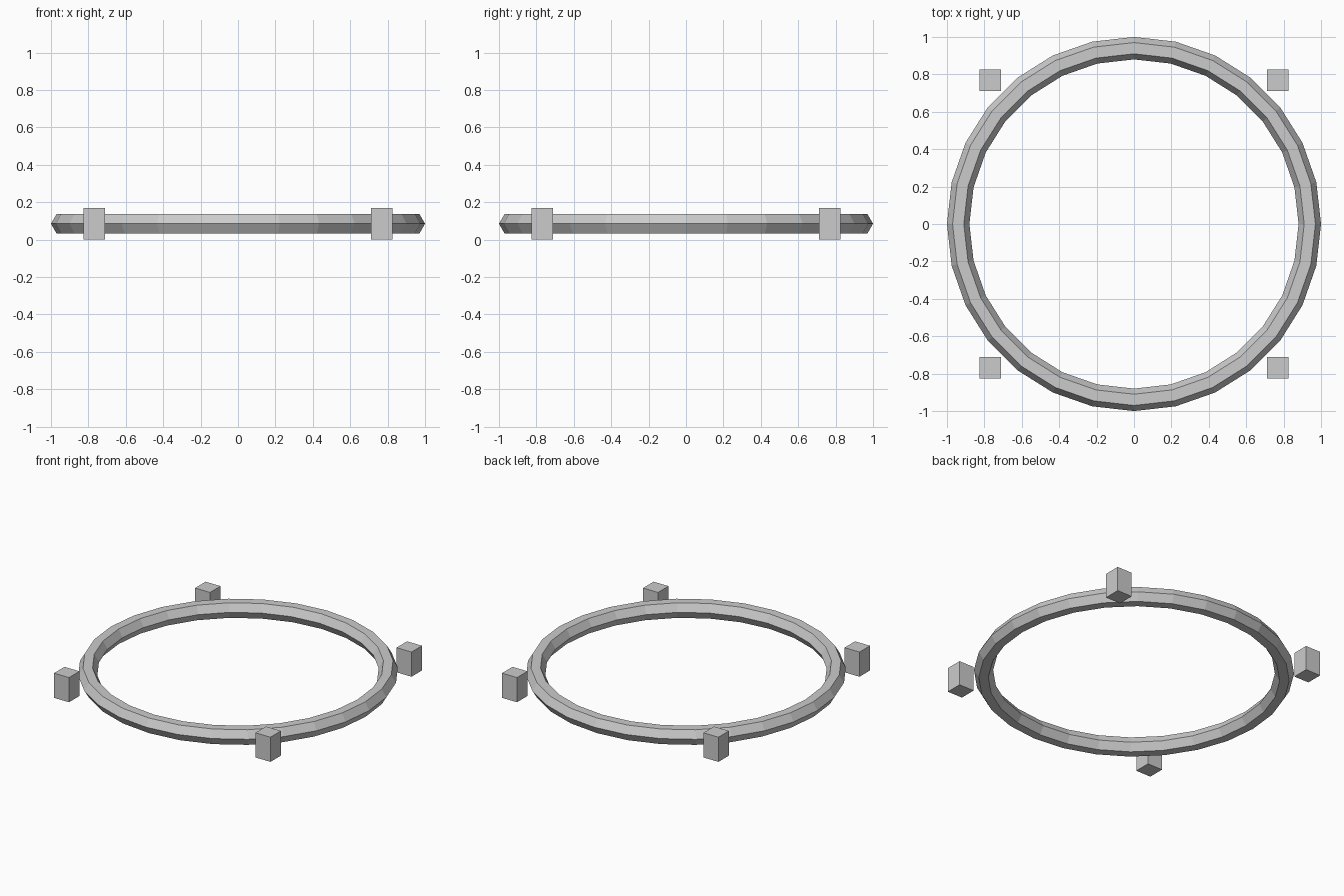
import bpy
import math

if "Cube" in bpy.data.objects:
    bpy.data.objects.remove(bpy.data.objects["Cube"])

grey = bpy.data.materials.new("light_grey")
grey.diffuse_color = (0.6, 0.6, 0.6, 1.0)
grey.use_nodes = True
grey.node_tree.nodes["Principled BSDF"].inputs["Base Color"].default_value = grey.diffuse_color

MID_Z = 0.085

# Low-poly ring: 28 segments, hexagonal section with flat top and bottom
bpy.ops.mesh.primitive_torus_add(
    major_segments=28, minor_segments=6,
    major_radius=0.94, minor_radius=0.06,
    location=(0, 0, MID_Z))
ring = bpy.context.object
ring.name = "ring"
ring.data.materials.append(grey)
for p in ring.data.polygons:
    p.use_smooth = False

# Four corner posts just outside the ring
for sx, side in ((-1, "left"), (1, "right")):
    for sy, end in ((-1, "front"), (1, "back")):
        bpy.ops.mesh.primitive_cube_add(size=1, location=(sx * 0.768, sy * 0.768, MID_Z))
        post = bpy.context.object
        post.name = f"post_{end}_{side}"
        post.scale = (0.114, 0.114, 2 * MID_Z)
        post.data.materials.append(grey)
